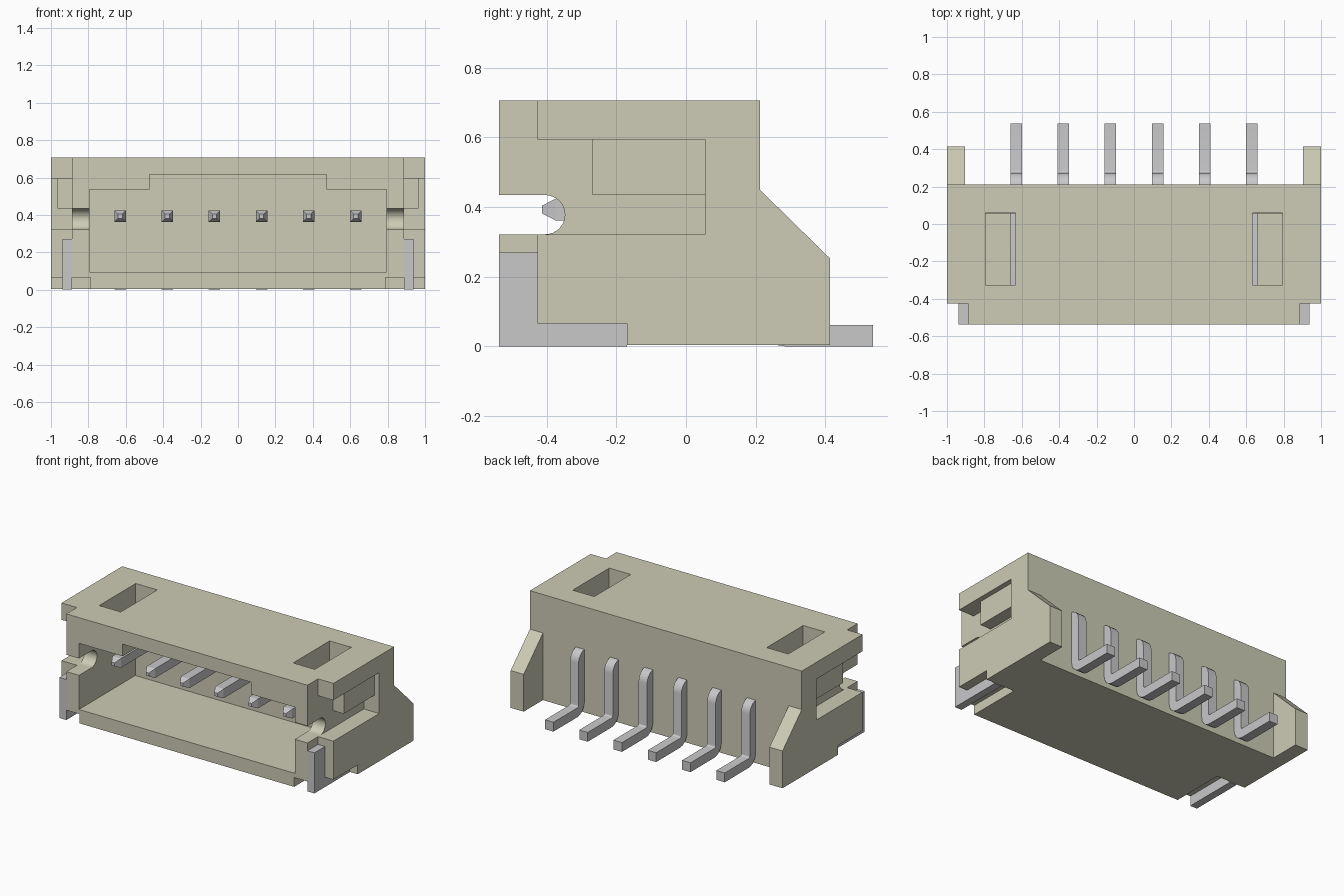
import bpy, bmesh, math

cube = bpy.data.objects.get("Cube")
if cube:
    bpy.data.objects.remove(cube, do_unlink=True)


def material(name, rgb):
    m = bpy.data.materials.new(name)
    m.use_nodes = True
    m.diffuse_color = (*rgb, 1)
    bsdf = next(n for n in m.node_tree.nodes if n.type == 'BSDF_PRINCIPLED')
    bsdf.inputs["Base Color"].default_value = (*rgb, 1)
    return m


beige = material("beige plastic", (0.610, 0.604, 0.468))
grey = material("grey metal", (0.578, 0.578, 0.591))


def finish(bm, name, mat):
    bmesh.ops.recalc_face_normals(bm, faces=bm.faces)
    me = bpy.data.meshes.new(name)
    bm.to_mesh(me)
    bm.free()
    me.materials.append(mat)
    ob = bpy.data.objects.new(name, me)
    bpy.context.collection.objects.link(ob)
    return ob


def extrude_x(name, profile, x0, x1, mat):
    """Closed (y, z) profile extruded from x0 to x1."""
    bm = bmesh.new()
    face = bm.faces.new([bm.verts.new((x0, y, z)) for y, z in profile])
    new = bmesh.ops.extrude_face_region(bm, geom=[face])["geom"]
    bmesh.ops.translate(bm, vec=(x1 - x0, 0, 0),
                        verts=[v for v in new if isinstance(v, bmesh.types.BMVert)])
    return finish(bm, name, mat)


def box(y0, y1, z0, z1):
    return [(y0, z0), (y1, z0), (y1, z1), (y0, z1)]


def arc(cy, cz, r, a0, a1, n):
    steps = [math.radians(a0 + (a1 - a0) * i / n) for i in range(n + 1)]
    return [(cy + r * math.cos(a), cz + r * math.sin(a)) for a in steps]


def activate(ob):
    bpy.ops.object.select_all(action='DESELECT')
    ob.select_set(True)
    bpy.context.view_layer.objects.active = ob


def cut(target, profile, x0, x1):
    cutter = extrude_x("cutter", profile, x0, x1, beige)
    cutter.hide_render = True
    mod = target.modifiers.new("cut", 'BOOLEAN')
    mod.operation, mod.solver, mod.object = 'DIFFERENCE', 'EXACT', cutter
    activate(target)
    bpy.ops.object.modifier_apply(modifier=mod.name)
    bpy.data.objects.remove(cutter, do_unlink=True)


def cut_both(target, profile, x0, x1):
    cut(target, profile, x0, x1)
    cut(target, profile, -x1, -x0)


# Housing: full-width side outline with sloped rear wings
FRONT, BACK, BASE, TOP = -0.537, 0.212, 0.004, 0.706
housing = extrude_x("housing", [(FRONT, BASE), (0.414, BASE), (0.414, 0.252),
                                (BACK, 0.45), (BACK, TOP), (FRONT, TOP)], -1, 1, beige)

# Gap between rear wings
cut(housing, box(BACK, 0.6, -0.1, 0.6), -0.904, 0.904)
# Mating cavity with a taller key section
cut(housing, box(-0.7, 0.055, 0.095, 0.535), -0.794, 0.794)
cut(housing, box(-0.7, 0.055, 0.3, 0.615), -0.473, 0.473)
# Latch windows in the roof
cut_both(housing, box(-0.326, 0.058, 0.45, 0.9), 0.634, 0.793)
# Stepped front corners
cut_both(housing, box(-0.7, -0.426, -0.1, 0.9), 0.887, 1.1)
# Side recesses, leaving a raised block in the upper rear
cut_both(housing, box(-0.7, -0.268, 0.322, 0.594), 0.887, 1.1)
cut_both(housing, box(-0.5, 0.055, 0.322, 0.4345), 0.887, 1.1)
cut_both(housing, box(-0.5, 0.055, 0.4, 0.594), 0.966, 1.1)
# Round-ended notches through the side walls
notch = [(-0.7, 0.322)] + arc(-0.404, 0.37825, 0.05625, -90, 90, 16) + [(-0.7, 0.4345)]
cut_both(housing, notch, 0.7, 0.93)
# Foot notches under the front corners
cut_both(housing, box(-0.7, -0.17, -0.1, 0.066), 0.789, 1.1)
activate(housing)
bpy.ops.object.shade_smooth_by_angle(angle=math.radians(30))

# L-shaped solder tabs
tab = [(FRONT, 0), (-0.17, 0), (-0.17, 0.066), (-0.426, 0.066), (-0.426, 0.27), (FRONT, 0.27)]
for side, x in (("left", 0.887), ("right", -0.938)):
    extrude_x(side + "_solder_tab", tab, x, x + 0.051, grey)


# Contact pins: square section swept along a bent path, tapered tip
def contact_pin(name, x):
    h, r = 0.031, 0.043
    path = [(-0.413, 0.393), (-0.375, 0.393)]
    path += arc(0.2, 0.393 - r, r, 90, 0, 5)
    path += arc(0.286, h + r, r, 180, 270, 5) + [(0.537, h)]
    angles = [0, 0] + [-18 * i for i in range(6)] + [-90 + 18 * i for i in range(6)] + [0]
    bm = bmesh.new()
    rings = []
    for i, ((y, z), a) in enumerate(zip(path, angles)):
        s = h * (0.36 if i == 0 else 1)
        ny, nz = -math.sin(math.radians(a)) * s, math.cos(math.radians(a)) * s
        rings.append([bm.verts.new((x + sx * s, y + sn * ny, z + sn * nz))
                      for sx, sn in ((-1, -1), (1, -1), (1, 1), (-1, 1))])
    for a, b in zip(rings, rings[1:]):
        for k in range(4):
            bm.faces.new((a[k], a[(k + 1) % 4], b[(k + 1) % 4], b[k]))
    bm.faces.new(rings[0])
    bm.faces.new(rings[-1])
    activate(finish(bm, name, grey))
    bpy.ops.object.shade_smooth_by_angle(angle=math.radians(25))


for i in range(6):
    contact_pin(f"contact_pin_{i + 1}", -0.63 + 0.252 * i)
